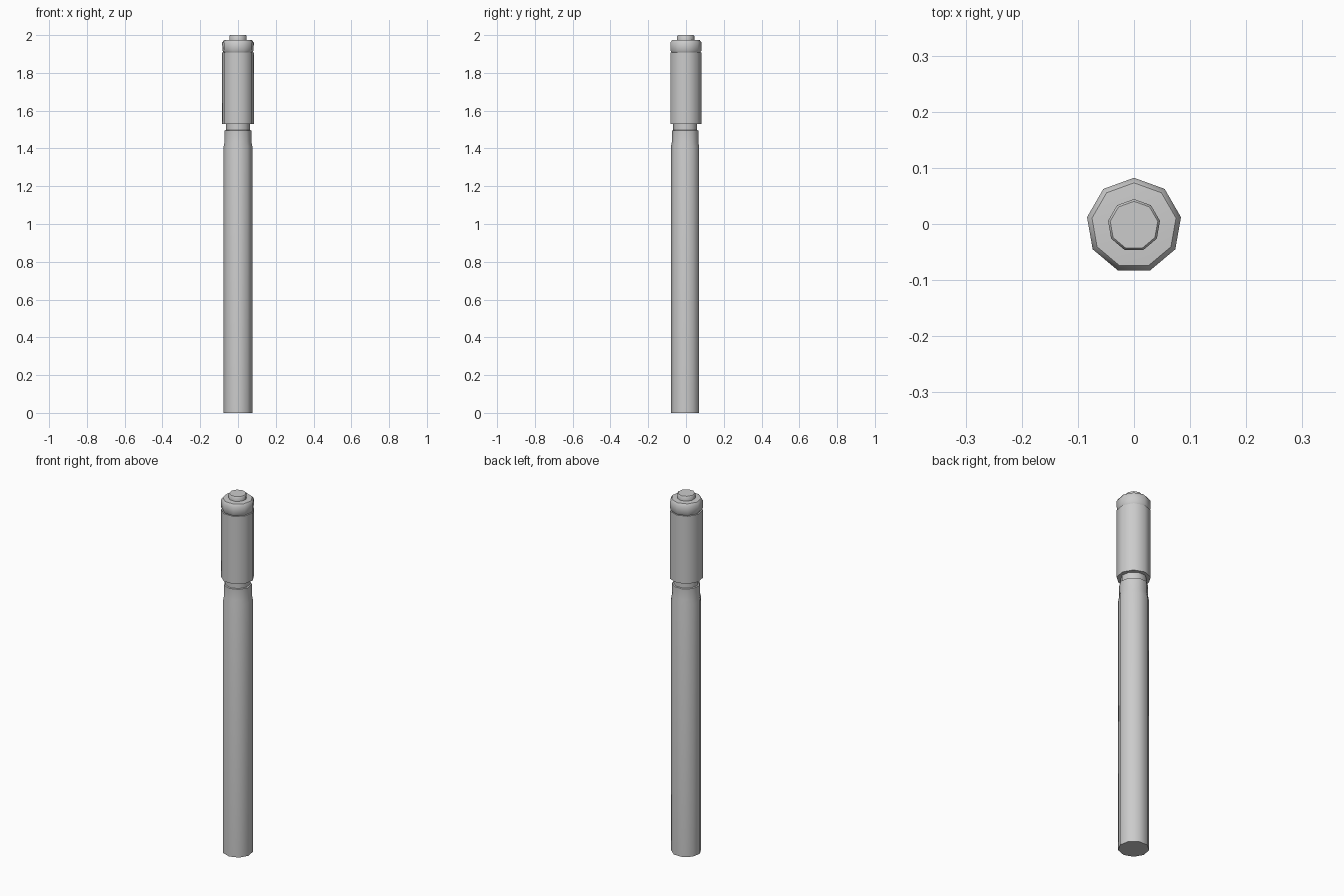
import bpy, bmesh, math

if "Cube" in bpy.data.objects:
    bpy.data.objects.remove(bpy.data.objects["Cube"])

SIDES = 9
Y_SHIFT = -0.0026  # centres the odd-sided outline on y = 0


def lathe(name, profile, start_deg):
    """Closed nine-sided solid from (radius, z) rings."""
    bm = bmesh.new()
    rings = []
    for r, z in profile:
        ring = []
        for i in range(SIDES):
            a = math.radians(start_deg) + 2 * math.pi * i / SIDES
            ring.append(bm.verts.new((r * math.cos(a), r * math.sin(a) + Y_SHIFT, z)))
        rings.append(ring)
    for low, high in zip(rings, rings[1:]):
        for i in range(SIDES):
            j = (i + 1) % SIDES
            bm.faces.new((low[i], low[j], high[j], high[i]))
    bm.faces.new(rings[0][::-1])
    bm.faces.new(rings[-1])
    mesh = bpy.data.meshes.new(name)
    bm.to_mesh(mesh)
    bm.free()
    obj = bpy.data.objects.new(name, mesh)
    bpy.context.collection.objects.link(obj)
    bpy.ops.object.select_all(action='DESELECT')
    obj.select_set(True)
    bpy.context.view_layer.objects.active = obj
    bpy.ops.object.shade_smooth_by_angle(angle=math.radians(46))
    return obj


# Long lower barrel with tapered shoulder and recessed neck
lathe("barrel", [(0.077, 0), (0.077, 1.41), (0.072, 1.435), (0.072, 1.495),
                 (0.065, 1.497), (0.065, 1.535)], -90)

# Wider upper sleeve
lathe("sleeve", [(0.085, 1.53), (0.085, 1.908)], 90)

# End cap with bevelled rims, separated from the sleeve by a fine groove
lathe("end_cap", [(0.078, 1.908), (0.084, 1.918), (0.085, 1.96),
                  (0.076, 1.973), (0.048, 1.975)], 90)

# Push button on top
lathe("button", [(0.047, 1.97), (0.047, 1.995), (0.043, 2.0)], 90)
